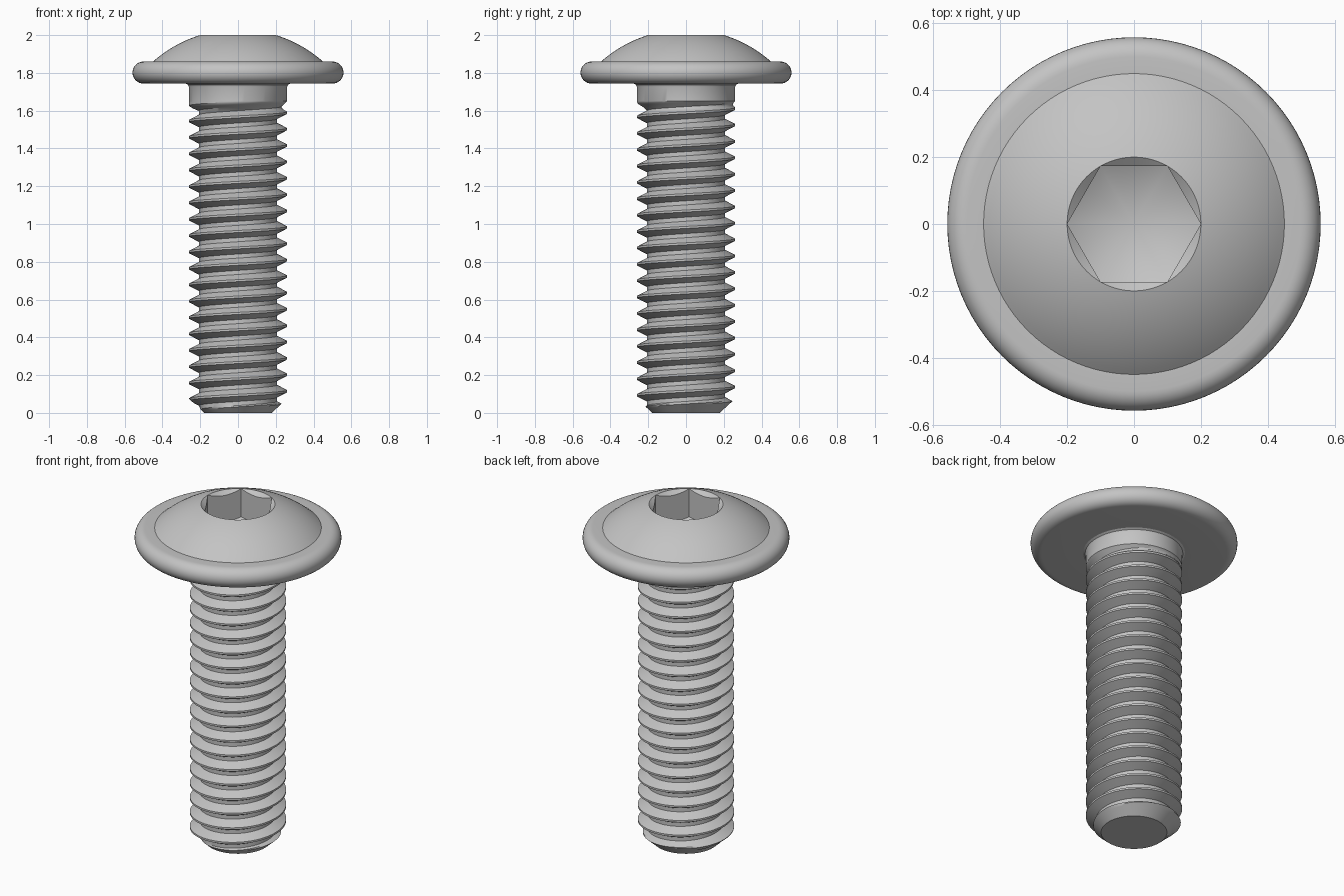
import bpy
import bmesh
from math import sin, cos, pi, radians, sqrt

cube = bpy.data.objects.get("Cube")
if cube:
    bpy.data.objects.remove(cube)

SEGMENTS = 96
SHANK_R, ROOT_R = 0.26, 0.207
PITCH = 0.0867
THREAD_TOP, HEAD_BASE = 1.65, 1.743

steel = bpy.data.materials.new("Light grey steel")
steel.use_nodes = True
steel.diffuse_color = (0.55, 0.55, 0.55, 1)
steel.node_tree.nodes["Principled BSDF"].inputs["Base Color"].default_value = (0.55, 0.55, 0.55, 1)


def turned(name, rows, angle):
    """Skin rows, each a function of the angle giving (radius, height)."""
    bm = bmesh.new()
    grid = []
    for row in rows:
        ring = []
        for i in range(SEGMENTS + 1):
            a = 2 * pi * i / SEGMENTS
            r, z = row(a)
            ring.append(bm.verts.new((r * cos(a), r * sin(a), z)))
        grid.append(ring)
    for low, high in zip(grid, grid[1:]):
        for i in range(SEGMENTS):
            bm.faces.new((low[i], low[i + 1], high[i + 1], high[i]))
    bmesh.ops.remove_doubles(bm, verts=bm.verts, dist=0.0002)
    bmesh.ops.recalc_face_normals(bm, faces=bm.faces)
    mesh = bpy.data.meshes.new(name)
    bm.to_mesh(mesh)
    bm.free()
    mesh.materials.append(steel)
    obj = bpy.data.objects.new(name, mesh)
    bpy.context.collection.objects.link(obj)
    bpy.ops.object.select_all(action="DESELECT")
    obj.select_set(True)
    bpy.context.view_layer.objects.active = obj
    bpy.ops.object.shade_smooth_by_angle(angle=radians(angle))
    return obj


def fixed(r, z):
    return lambda a: (r, z)


# Threaded shank: rows follow the helix and are clamped at both ends
def thread_radius(a, z):
    phase = ((z - 0.115) / PITCH - a / (2 * pi)) % 1
    off = min(phase, 1 - phase)                      # 0 at crest, 0.5 at root
    depth = min(max((off - 0.0625) / 0.3125, 0), 1) * (SHANK_R - ROOT_R)
    fade = min(max((THREAD_TOP - z) / 0.05, 0), 1)   # groove runs out at the top
    return min(SHANK_R - depth * fade, 0.178 + 1.1 * z)


def helix_row(turns):
    def row(a):
        z = 0.115 + PITCH * (turns + a / (2 * pi))
        z = min(max(z, 0), THREAD_TOP)
        return thread_radius(a, z), z
    return row


flank = [0.0625 + 0.3125 * k / 4 for k in range(5)]
offsets = flank + [1 - f for f in reversed(flank)]
shank_rows = [fixed(0, 0)]
shank_rows += [helix_row(n + f) for n in range(-3, 19) for f in offsets]
shank_rows += [fixed(SHANK_R, THREAD_TOP), fixed(SHANK_R, 1.725),
               fixed(0.264, 1.736), fixed(0.275, HEAD_BASE)]
turned("threaded_shank", shank_rows, 28)


# Head: flat underside, rounded flange, domed top
FLANGE_TOP = 1.86
edge_r = (FLANGE_TOP - HEAD_BASE) / 2
head_rows = [fixed(SHANK_R, HEAD_BASE)]
for k in range(17):
    t = -pi / 2 + pi * k / 16
    head_rows.append(fixed(0.5 + edge_r * cos(t), HEAD_BASE + edge_r + edge_r * sin(t)))
for k in range(17):
    r = 0.45 - 0.25 * k / 16
    head_rows.append(fixed(r, 1.35 + sqrt(0.4626 - r * r)))


# Hexagonal socket: conical lead-in, flat walls, drilled floor
SOCKET_R = 0.2


def hexagon(a):
    return SOCKET_R * cos(pi / 6) / cos(a % (pi / 3) - pi / 6)


def socket_row(z, slope):
    return lambda a: (hexagon(a), z - slope * (SOCKET_R - hexagon(a)))


head_rows += [socket_row(2.0, 0.8), socket_row(1.832, 0.5), fixed(0, 1.732)]
turned("flanged_button_head", head_rows, 25)
